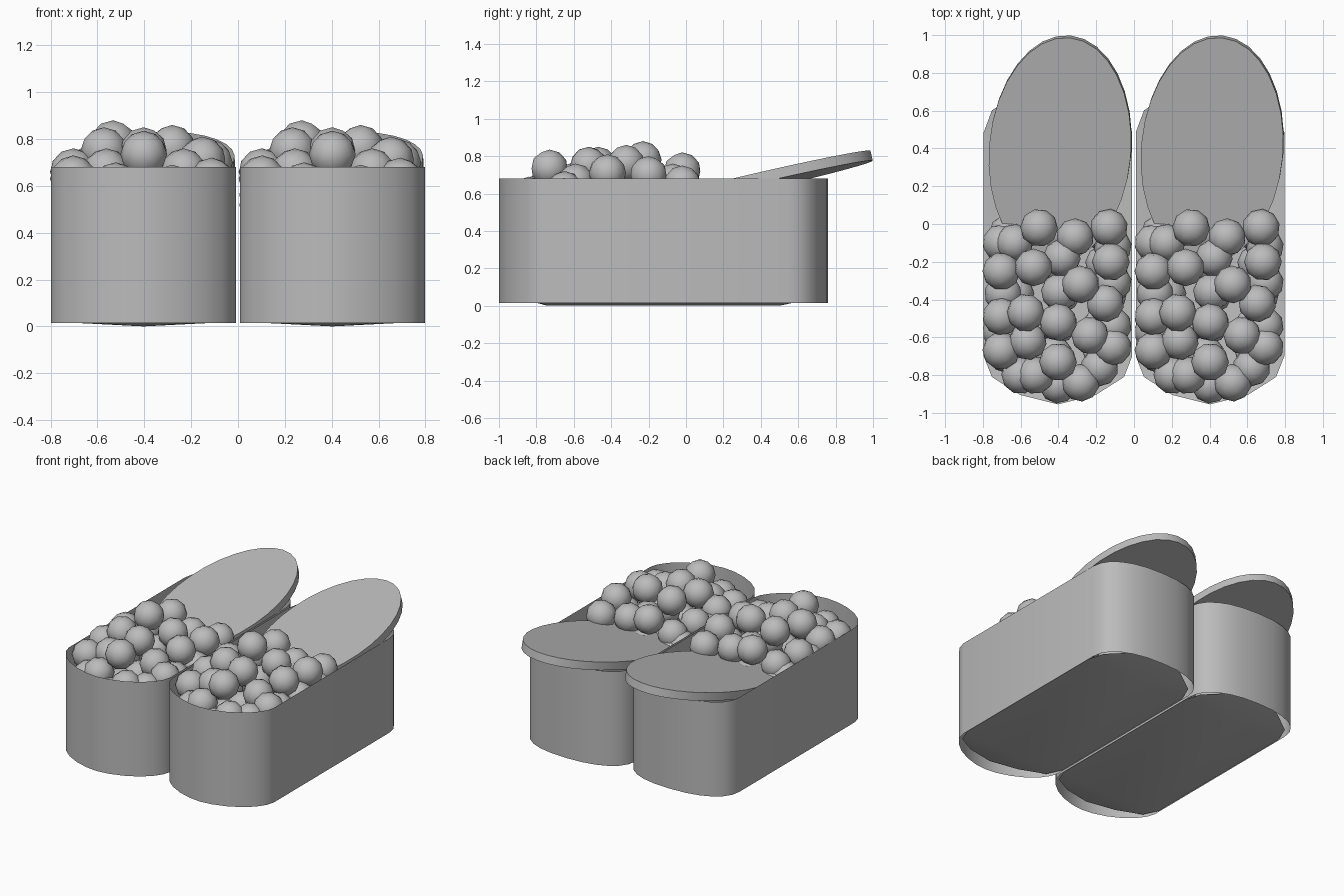
import bpy, bmesh, math, random
from mathutils import Matrix, Vector

if "Cube" in bpy.data.objects:
    bpy.data.objects.remove(bpy.data.objects["Cube"])

grey = bpy.data.materials.new("plain grey")
grey.use_nodes = True
grey.diffuse_color = (0.5, 0.5, 0.5, 1)
grey.node_tree.nodes["Principled BSDF"].inputs["Base Color"].default_value = (0.5, 0.5, 0.5, 1)

HALF_WIDTH = 0.395
BOTTOM, RIM = 0.015, 0.68
BALL = 0.1


def finish(bm, name, x, angle):
    """Turn a bmesh into a named object, shaded smooth below an angle."""
    mesh = bpy.data.meshes.new(name)
    bm.to_mesh(mesh)
    bm.free()
    mesh.materials.append(grey)
    obj = bpy.data.objects.new(name, mesh)
    obj.location.x = x
    bpy.context.collection.objects.link(obj)
    bpy.ops.object.select_all(action="DESELECT")
    obj.select_set(True)
    bpy.context.view_layer.objects.active = obj
    bpy.ops.object.shade_smooth_by_angle(angle=math.radians(angle))
    return obj


def tin_outline(steps=12):
    """Straight sides, a squarish back end and a rounder front end."""
    points = []
    for end, start, depth, exponent in ((1, 0.54, 0.22, 0.87), (-1, -0.74, 0.26, 1.13)):
        for i in range(steps + 1):
            a = math.pi * i / steps
            c = math.copysign(abs(math.cos(a)) ** exponent, math.cos(a))
            s = abs(math.sin(a)) ** exponent
            points.append((end * HALF_WIDTH * c, start + end * depth * s))
    return points


def tin_wall(x, side):
    """Thin sheet wall, open at the top."""
    bm = bmesh.new()
    outline = tin_outline()
    low = [bm.verts.new((px, py, BOTTOM)) for px, py in outline]
    high = [bm.verts.new((px, py, RIM)) for px, py in outline]
    for i in range(len(low)):
        j = (i + 1) % len(low)
        bm.faces.new((low[i], low[j], high[j], high[i]))
    finish(bm, side + "_tin_wall", x, 50)


def tin_floor(x, side):
    """Shallow keel-shaped floor: an outline joined to a low middle ridge."""
    bm = bmesh.new()
    half = [(0.393, 0.58, 0.02), (0.35, 0.69, 0.025), (0.2, 0.785, 0.045), (0, 0.835, 0.055)]
    half += [(-px, py, pz) for px, py, pz in reversed(half[:-1])]
    rings, ridge = [], []
    for end, stretch in ((1, 1.045), (-1, -1)):
        ring = [bm.verts.new((end * px, -0.12 + stretch * py, pz)) for px, py, pz in half]
        tip = bm.verts.new((0, -0.12 + end * 0.62, 0))
        for a, b in zip(ring, ring[1:]):
            bm.faces.new((b, a, tip))
        rings.append(ring)
        ridge.append(tip)
    for a, b in ((0, 1), (1, 0)):
        bm.faces.new((rings[b][0], rings[a][-1], ridge[a], ridge[b]))
    finish(bm, side + "_tin_floor", x, 60)


def tin_lid(x, side):
    """Oval lid resting on the back of the rim, tilted, rolled and slightly turned."""
    bm = bmesh.new()
    bmesh.ops.create_cone(bm, cap_ends=True, segments=32, radius1=1, radius2=1, depth=0.055)
    bmesh.ops.scale(bm, vec=(0.376, 0.615, 1), verts=bm.verts)
    pose = Matrix.Translation((0.012, 0.395, 0.665))
    for degrees, axis in ((-5, "Z"), (13, "X"), (-2, "Y")):
        pose = pose @ Matrix.Rotation(math.radians(degrees), 4, axis)
    bmesh.ops.transform(bm, verts=bm.verts, matrix=pose)
    finish(bm, side + "_lid", x, 30)


# Balls of the visible heap, measured from the middle of a tin
HEAP = [
    (-.1, -.02, .72), (.09, -.07, .66), (.27, -.02, .65), (-.23, -.1, .62), (-.3, -.1, .56),
    (.28, -.2, .7), (-.13, -.23, .78), (-.3, -.25, .66), (.12, -.32, .76), (.25, -.42, .71),
    (-.17, -.47, .75), (-.3, -.49, .66), (0, -.52, .75), (.17, -.59, .66), (.29, -.65, .62),
    (-.16, -.62, .66), (-.3, -.67, .63), (0, -.73, .735), (.12, -.84, .59), (-.12, -.8, .6),
    (.02, -.18, .65), (.01, -.36, .63), (.29, -.12, .57), (.29, -.54, .58), (-.29, -.37, .58),
    (-.2, -.8, .56), (.22, -.76, .57), (0, -.85, .51), (-.3, -.57, .52), (.29, -.31, .57),
]


def ball_heap(x, side):
    """Visible heap plus a lower layer filling the gaps."""
    rng = random.Random(4)
    spots = list(HEAP)
    for row in range(5):
        for col in (-1, 0, 1):
            spots.append((col * 0.25 + rng.uniform(-.03, .03), -0.05 - row * 0.16, 0.51))
    bm = bmesh.new()
    for spot in spots:
        turn = Matrix.Rotation(rng.uniform(0, 3), 4, "Z")
        bmesh.ops.create_icosphere(bm, subdivisions=2, radius=BALL,
                                   matrix=Matrix.Translation(Vector(spot)) @ turn)
    finish(bm, side + "_ball_heap", x, 60)


for side, x in (("right", -0.4025), ("left", 0.4025)):
    for build in (tin_wall, tin_floor, tin_lid, ball_heap):
        build(x, side)
